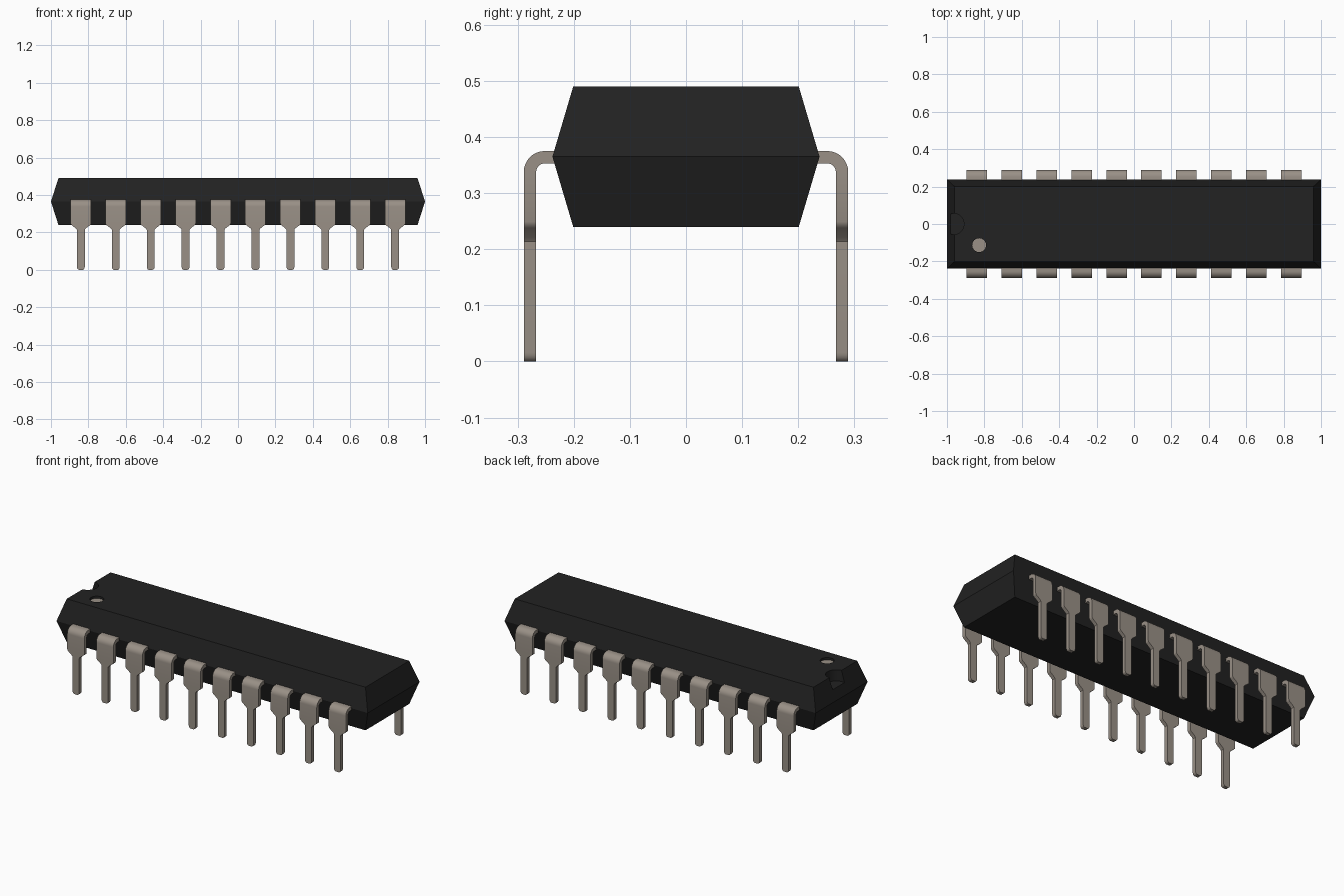
import bpy, bmesh, math

cube = bpy.data.objects.get("Cube")
if cube:
    bpy.data.objects.remove(cube, do_unlink=True)


def make_material(name, rgb, roughness):
    mat = bpy.data.materials.new(name)
    mat.use_nodes = True
    mat.diffuse_color = (*rgb, 1)
    bsdf = mat.node_tree.nodes["Principled BSDF"]
    bsdf.inputs["Base Color"].default_value = (*rgb, 1)
    bsdf.inputs["Roughness"].default_value = roughness
    return mat


BLACK = make_material("black plastic", (0.016, 0.016, 0.016), 0.6)
METAL = make_material("warm grey metal", (0.32, 0.28, 0.24), 0.5)


def mesh_from(bm, name, mat):
    bmesh.ops.recalc_face_normals(bm, faces=bm.faces)
    mesh = bpy.data.meshes.new(name)
    bm.to_mesh(mesh)
    bm.free()
    mesh.materials.append(mat)
    return mesh


def add_object(name, mesh):
    obj = bpy.data.objects.new(name, mesh)
    bpy.context.collection.objects.link(obj)
    return obj


def loft(rings):
    """Join four-cornered rings into a closed solid."""
    bm = bmesh.new()
    loops = [[bm.verts.new(p) for p in ring] for ring in rings]
    for a, b in zip(loops, loops[1:]):
        for i in range(4):
            j = (i + 1) % 4
            bm.faces.new((a[i], a[j], b[j], b[i]))
    bm.faces.new(loops[0])
    bm.faces.new(loops[-1])
    return bm


def cylinder(name, x, y, z0, z1, radius, mat):
    bpy.ops.mesh.primitive_cylinder_add(vertices=32, radius=radius, depth=z1 - z0,
                                        location=(x, y, (z0 + z1) / 2))
    obj = bpy.context.object
    obj.name = name
    obj.data.materials.append(mat)
    return obj


# Body: two mirrored tapered halves meeting at the widest line
def rectangle(hx, hy, z):
    return [(-hx, -hy, z), (hx, -hy, z), (hx, hy, z), (-hx, hy, z)]


body = add_object("body", mesh_from(loft([rectangle(0.96, 0.201, 0.24),
                                          rectangle(1.0, 0.238, 0.365),
                                          rectangle(0.96, 0.201, 0.49)]), "body", BLACK))

# End notch and the recess for the first-pin dot
DOT = (-0.828, -0.113)
cutters = [cylinder("notch_cutter", -0.965, 0, 0.425, 0.6, 0.056, BLACK),
           cylinder("dot_cutter", *DOT, 0.474, 0.6, 0.037, BLACK)]
for cutter in cutters:
    cutter.hide_render = True
    mod = body.modifiers.new(cutter.name, "BOOLEAN")
    mod.operation = "DIFFERENCE"
    mod.solver = "EXACT"
    mod.object = cutter
    bpy.context.view_layer.objects.active = body
    bpy.ops.object.modifier_apply(modifier=mod.name)
    bpy.data.objects.remove(cutter, do_unlink=True)

# Dot plate lying on the floor of its recess
cylinder("first_pin_dot", *DOT, 0.472, 0.477, 0.037, METAL)

# Pin: flat strip bent downwards, wide shoulder narrowing to a rounded leg
HALF_T, BEND, WIDE, NARROW = 0.011, 0.026, 0.055, 0.021
stations = [(0.2, 0.364, 0, WIDE)]                    # y, z, bend angle, half width
for i in range(9):
    a = math.pi / 2 * i / 8
    stations.append((0.252 + BEND * math.sin(a), 0.338 + BEND * math.cos(a), a, WIDE))
for z, w in [(0.249, WIDE), (0.243, 0.053), (0.238, 0.048), (0.221, 0.026), (0.214, NARROW)]:
    stations.append((0.278, z, math.pi / 2, w))
for i in range(6):
    a = math.pi / 2 * i / 5
    stations.append((0.278, 0.016 * (1 - math.sin(a)), math.pi / 2,
                     NARROW - 0.012 * (1 - math.cos(a))))

rings = []
for y, z, a, w in stations:
    dy, dz = HALF_T * math.sin(a), HALF_T * math.cos(a)
    # The strip's path runs towards -y, at the front of the body
    rings.append([(-w, -(y + dy), z + dz), (w, -(y + dy), z + dz),
                  (w, -(y - dy), z - dz), (-w, -(y - dy), z - dz)])
pin_mesh = mesh_from(loft(rings), "pin", METAL)

# Ten pins along each long side
pins = []
for side, turn in (("front", 0), ("back", math.pi)):
    for i in range(10):
        pin = add_object(f"{side}_pin_{i + 1}", pin_mesh)
        pin.location.x = (i - 4.5) * 0.1867
        pin.rotation_euler.z = turn
        pins.append(pin)

# Smooth the bends, keep the corners sharp
bpy.ops.object.select_all(action="DESELECT")
pins[0].select_set(True)
body.select_set(True)
bpy.context.view_layer.objects.active = pins[0]
bpy.ops.object.shade_smooth_by_angle(angle=math.radians(30))
body.data.set_sharp_from_angle(angle=math.radians(15))
